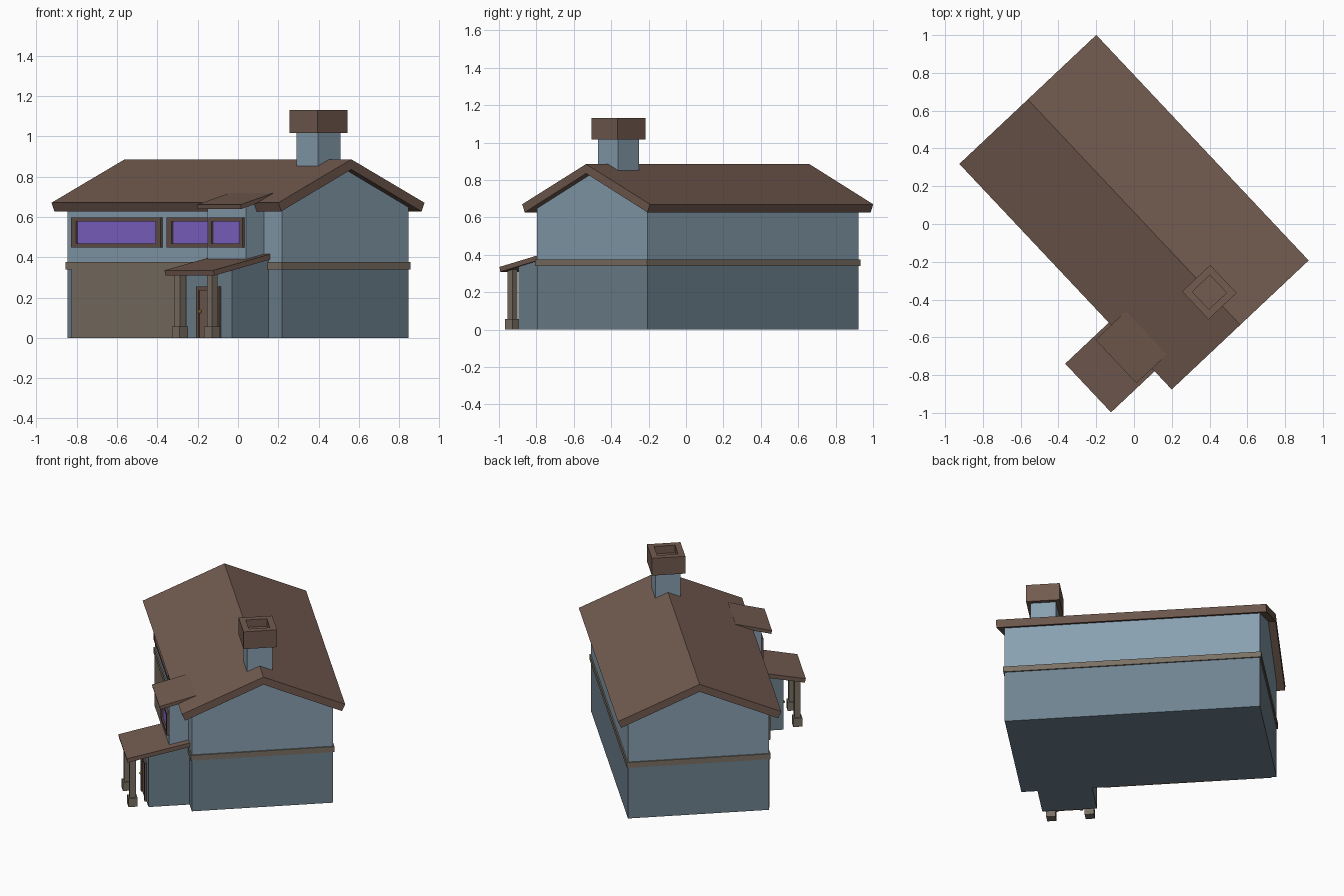
import bpy, bmesh, math
from mathutils import Matrix

if "Cube" in bpy.data.objects:
    bpy.data.objects.remove(bpy.data.objects["Cube"])

# House frame: local x = along the ridge, local -y = entrance side
M = Matrix.Translation((0, 0.0625, 0)) @ Matrix.Rotation(math.radians(-46.72), 4, 'Z')


def material(name, rgb):
    m = bpy.data.materials.new(name)
    m.diffuse_color = (*rgb, 1)
    m.use_nodes = True
    m.node_tree.nodes["Principled BSDF"].inputs["Base Color"].default_value = m.diffuse_color
    return m


UPPER = material("upper_siding", (0.25, 0.35, 0.44))
LOWER = material("lower_siding", (0.16, 0.225, 0.28))
ROOF = material("roof_brown", (0.17, 0.105, 0.08))
TAN = material("tan_trim", (0.20, 0.165, 0.13))
FRAME = material("frame_brown", (0.13, 0.085, 0.065))
GLASS = material("violet_glass", (0.22, 0.13, 0.60))
GOLD = material("gold", (0.70, 0.50, 0.08))


def finish(name, bm, mat):
    bmesh.ops.recalc_face_normals(bm, faces=bm.faces)
    me = bpy.data.meshes.new(name)
    bm.to_mesh(me)
    bm.free()
    me.materials.append(mat)
    ob = bpy.data.objects.new(name, me)
    bpy.context.collection.objects.link(ob)
    ob.matrix_world = M
    return ob


def prism(name, x0, x1, profile, mat):
    """Extrude a (y, z) profile along x."""
    bm = bmesh.new()
    a = [bm.verts.new((x0, y, z)) for y, z in profile]
    b = [bm.verts.new((x1, y, z)) for y, z in profile]
    bm.faces.new(a)
    bm.faces.new(b[::-1])
    for i in range(len(a)):
        j = (i + 1) % len(a)
        bm.faces.new((a[i], a[j], b[j], b[i]))
    return finish(name, bm, mat)


def boxes(name, mat, *specs):
    """Several boxes (x0, x1, y0, y1, z0, z1) in one object."""
    bm = bmesh.new()
    for x0, x1, y0, y1, z0, z1 in specs:
        m = Matrix.Translation(((x0 + x1) / 2, (y0 + y1) / 2, (z0 + z1) / 2)) \
            @ Matrix.Diagonal((x1 - x0, y1 - y0, z1 - z0, 1))
        bmesh.ops.create_cube(bm, size=1, matrix=m)
    return finish(name, bm, mat)


def border(a0, a1, b0, b1, ta, tb):
    """Four rectangles forming a frame."""
    return [(a0, a0 + ta, b0, b1), (a1 - ta, a1, b0, b1),
            (a0 + ta, a1 - ta, b0, b0 + tb), (a0 + ta, a1 - ta, b1 - tb, b1)]


def window(name, x0, x1, wall, side):
    z0, z1 = 0.447, 0.597
    boxes(name + "_frame", FRAME, *[(a0, a1, wall - 0.014, wall + 0.01, c0, c1)
          for a0, a1, c0, c1 in border(x0, x1, z0, z1, side, 0.02)])
    boxes(name + "_glass", GLASS, (x0 + 0.01, x1 - 0.01, wall - 0.004, wall + 0.01, z0 + 0.01, z1 - 0.01))


# Main body
boxes("lower_walls", LOWER, (-0.775, 0.775, -0.43, 0.43, 0, 0.36))
prism("upper_walls", -0.775, 0.775,
      [(-0.43, 0.36), (0.43, 0.36), (0.43, 0.655), (0, 0.842), (-0.43, 0.655)], UPPER)
boxes("trim_band", TAN, (-0.783, 0.783, -0.438, 0.438, 0.34, 0.376))
prism("main_roof", -0.82, 0.82,
      [(0, 0.885), (0.498, 0.67), (0.478, 0.627), (0, 0.835), (-0.478, 0.627), (-0.498, 0.67)], ROOF)

# Entrance bay, two storeys, each with its own lean-to roof
prism("lower_bay", 0.345, 0.677, [(-0.68, 0), (-0.42, 0), (-0.42, 0.395), (-0.68, 0.342)], LOWER)
prism("upper_bay", 0.365, 0.643, [(-0.55, 0.35), (-0.40, 0.35), (-0.40, 0.695), (-0.55, 0.66)], UPPER)
prism("porch_roof", 0.334, 0.688,
      [(-0.815, 0.335), (-0.43, 0.415), (-0.43, 0.388), (-0.809, 0.309)], ROOF)
prism("bay_roof", 0.352, 0.668,
      [(-0.612, 0.660), (-0.39, 0.718), (-0.39, 0.696), (-0.607, 0.639)], ROOF)

# Porch posts with plinths
for i, x in enumerate((0.40, 0.633)):
    y = -0.772
    boxes(f"porch_post_{i + 1}", TAN,
          (x - 0.019, x + 0.019, y - 0.019, y + 0.019, 0.055, 0.325),
          (x - 0.028, x + 0.028, y - 0.028, y + 0.028, 0, 0.057))

# Garage door and windows on the entrance side
boxes("garage_door", TAN, (-0.74, 0.28, -0.436, -0.42, 0, 0.345))
window("left_window", -0.735, -0.09, -0.43, 0.036)
window("middle_window", -0.045, 0.31, -0.43, 0.036)
window("bay_window", 0.385, 0.632, -0.55, 0.022)

# Front door
boxes("door_frame", FRAME, (0.43, 0.45, -0.692, -0.67, 0, 0.255),
      (0.578, 0.598, -0.692, -0.67, 0, 0.255), (0.45, 0.578, -0.692, -0.67, 0.235, 0.255))
boxes("door", ROOF, (0.45, 0.578, -0.685, -0.67, 0, 0.235))
bm = bmesh.new()
bmesh.ops.create_icosphere(bm, subdivisions=2, radius=0.009, matrix=Matrix.Translation((0.465, -0.698, 0.13)))
finish("door_knob", bm, GOLD)

# Chimney: shaft and hollow cap centred on the ridge
cx = 0.582
boxes("chimney_shaft", UPPER, (cx - 0.077, cx + 0.077, -0.077, 0.077, 0.80, 1.03))
h = 0.102
boxes("chimney_cap", ROOF, (cx - h, cx + h, -h, h, 1.015, 1.08),
      *[(*r, 1.08, 1.13) for r in border(cx - h, cx + h, -h, h, 0.038, 0.038)])
